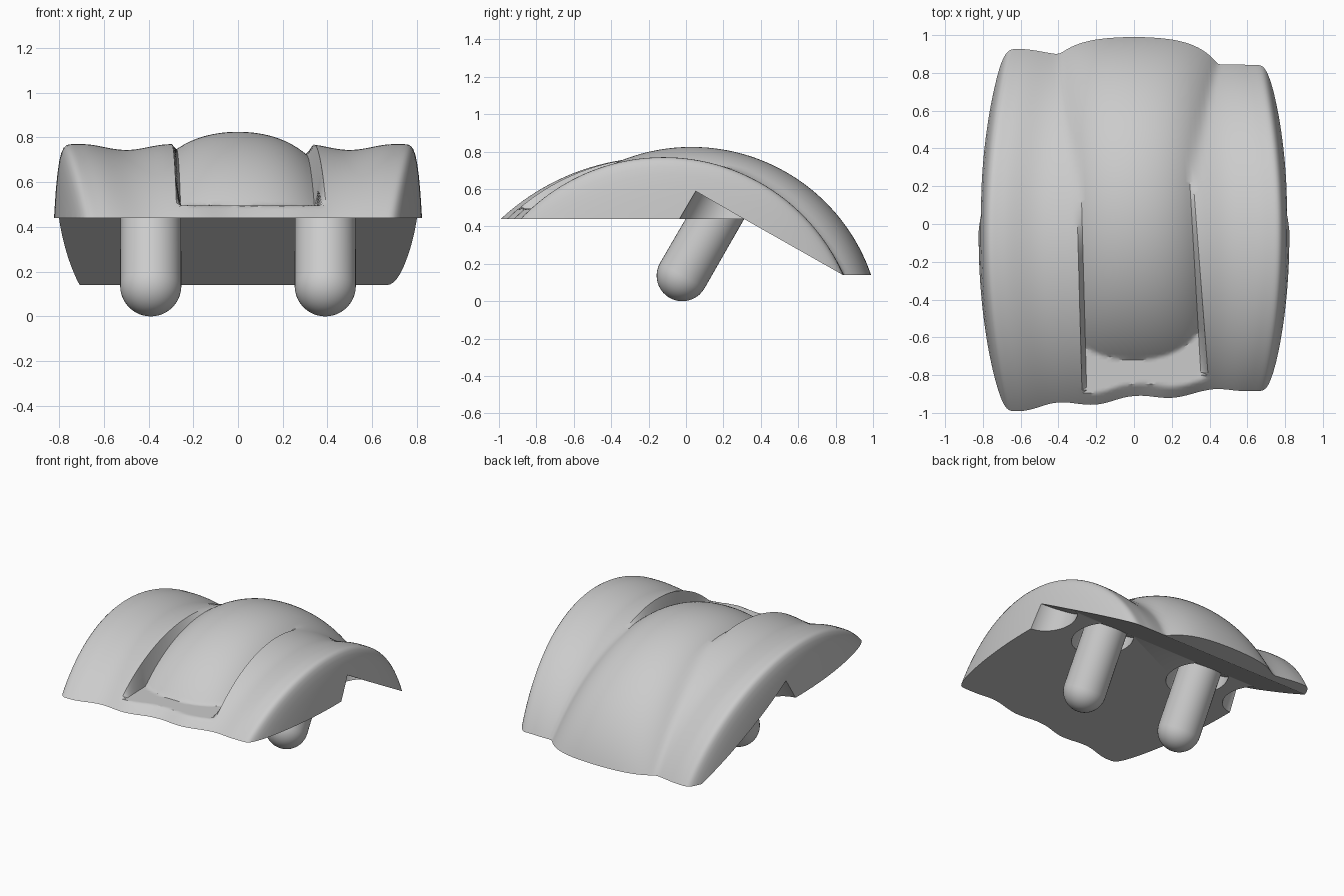
import bpy, bmesh, math
from mathutils import Matrix, Vector

if "Cube" in bpy.data.objects:
    bpy.data.objects.remove(bpy.data.objects["Cube"])

TILT = math.atan2(0.5, 0.866)          # lean of the pegs
AXIS = Vector((0, 0.5, 0.866))


def make_object(name, bm):
    bmesh.ops.recalc_face_normals(bm, faces=bm.faces)
    mesh = bpy.data.meshes.new(name)
    bm.to_mesh(mesh)
    bm.free()
    ob = bpy.data.objects.new(name, mesh)
    bpy.context.collection.objects.link(ob)
    return ob


def boolean(ob, cutter, operation):
    mod = ob.modifiers.new("cut", 'BOOLEAN')
    mod.operation, mod.object, mod.solver = operation, cutter, 'EXACT'
    bpy.context.view_layer.objects.active = ob
    bpy.ops.object.modifier_apply(modifier=mod.name)
    bpy.data.objects.remove(cutter)


def smooth(ob, angle):
    bpy.ops.object.select_all(action='DESELECT')
    ob.select_set(True)
    bpy.context.view_layer.objects.active = ob
    bpy.ops.object.shade_smooth_by_angle(angle=math.radians(angle))


def lerp(a, b, t):
    return a + (b - a) * min(1, max(0, t))


def arc(y, centre, radius, top):
    return top - radius + math.sqrt(max(0, radius ** 2 - (y - centre) ** 2))


def half_width(y):
    return 0.83 - 0.10 * ((y + 0.06) / 0.9) ** 2


# Height of the wavy side lobes with their rounded outer shoulders
def side_height(x, y):
    t = half_width(y) - abs(x)
    top = 0.757 + 0.013 * math.cos(2 * math.pi * (t - 0.13) / 0.4)
    if t < 0.13:
        top = 0.77 - 0.5 * ((0.13 - t) / 0.13) ** 7
    f = (x + 0.6) / 1.2
    return arc(y, lerp(-0.15, -0.12, f), lerp(1.235, 1.05, f), top)


# Height of the central ridge
def ridge_height(x, y):
    return arc(y, 0.03, 1.015, 0.825 - 0.8 * x ** 2 - 3 * x ** 4)


def smooth_max(a, b, k=0.03):
    h = max(k - abs(a - b), 0) / k
    return max(a, b) + h * h * k / 4


# One row of points across the shell, with columns following the channel walls
def row(y):
    w = half_width(y)
    front = (0.4 - y) / 1.3
    left, right = lerp(-0.285, -0.25, front), lerp(0.285, 0.36, front)
    n, m = 32, 28
    pts = []
    for i in range(n + 1):
        x = -w + (w + left - 0.025) * (i / n) ** 1.7
        pts.append((x, y, smooth_max(side_height(x, y), ridge_height(x, y))))
    for i in range(m + 1):
        x = left + (right - left) * i / m
        floor = min(0.495, side_height(x, y))
        pts.append((x, y, max(floor, ridge_height(x, y))))
    wall = lerp(0.015, 0.04, front)
    for i in range(n, -1, -1):
        x = w - (w - right - wall) * (i / n) ** 1.7
        pts.append((x, y, smooth_max(side_height(x, y), ridge_height(x, y))))
    return pts


# Shell solid: sculpted top, straight skirt, flat base
bm = bmesh.new()
rows = []
count = 130
for j in range(count + 1):
    y = -1.04 + 2.08 * j / count
    pts = row(y)
    pts = [(pts[0][0], y, -1)] + pts + [(pts[-1][0], y, -1)]
    rows.append([bm.verts.new(p) for p in pts])
for a, b in zip(rows, rows[1:]):
    for i in range(len(a)):
        k = (i + 1) % len(a)
        bm.faces.new((a[i], a[k], b[k], b[i]))
bm.faces.new(rows[0])
bm.faces.new(rows[-1])
bmesh.ops.triangulate(bm, faces=bm.faces)
shell = make_object("shell", bm)

# Trim the underside: flat front, sloped rear, short rear lip
profile = [(-1.2, 0.44), (0.31, 0.44), (0.84, 0.14), (1.2, 0.14), (1.2, 1.2), (-1.2, 1.2)]
bm = bmesh.new()
face = bm.faces.new([bm.verts.new((-1.2, y, z)) for y, z in profile])
ext = bmesh.ops.extrude_face_region(bm, geom=[face])
bmesh.ops.translate(bm, vec=(2.4, 0, 0),
                    verts=[v for v in ext["geom"] if isinstance(v, bmesh.types.BMVert)])
boolean(shell, make_object("underside_trim", bm), 'INTERSECT')


def tilted(x):
    return Matrix.Translation((x, -0.02, 0.137)) @ Matrix.Rotation(-TILT, 4, 'X')


# Round pockets around the pegs and at the side rims
for x, r in ((-0.39, 0.185), (0.39, 0.185), (-0.83, 0.165), (0.83, 0.165)):
    bm = bmesh.new()
    bmesh.ops.create_cone(bm, cap_ends=True, segments=40, radius1=r, radius2=r, depth=0.427,
                          matrix=tilted(x) @ Matrix.Translation((0, 0, 0.2135)))
    boolean(shell, make_object("pocket_cutter", bm), 'DIFFERENCE')
smooth(shell, 32)

# Round-ended pegs: a sphere stretched into a capsule
for side, x in (("left", -0.39), ("right", 0.39)):
    bm = bmesh.new()
    bmesh.ops.create_uvsphere(bm, u_segments=40, v_segments=20, radius=0.137)
    for v in bm.verts:
        if v.co.z > 0.001:
            v.co.z = 0.46
    bmesh.ops.transform(bm, matrix=tilted(x), verts=bm.verts)
    smooth(make_object(side + "_peg", bm), 40)
